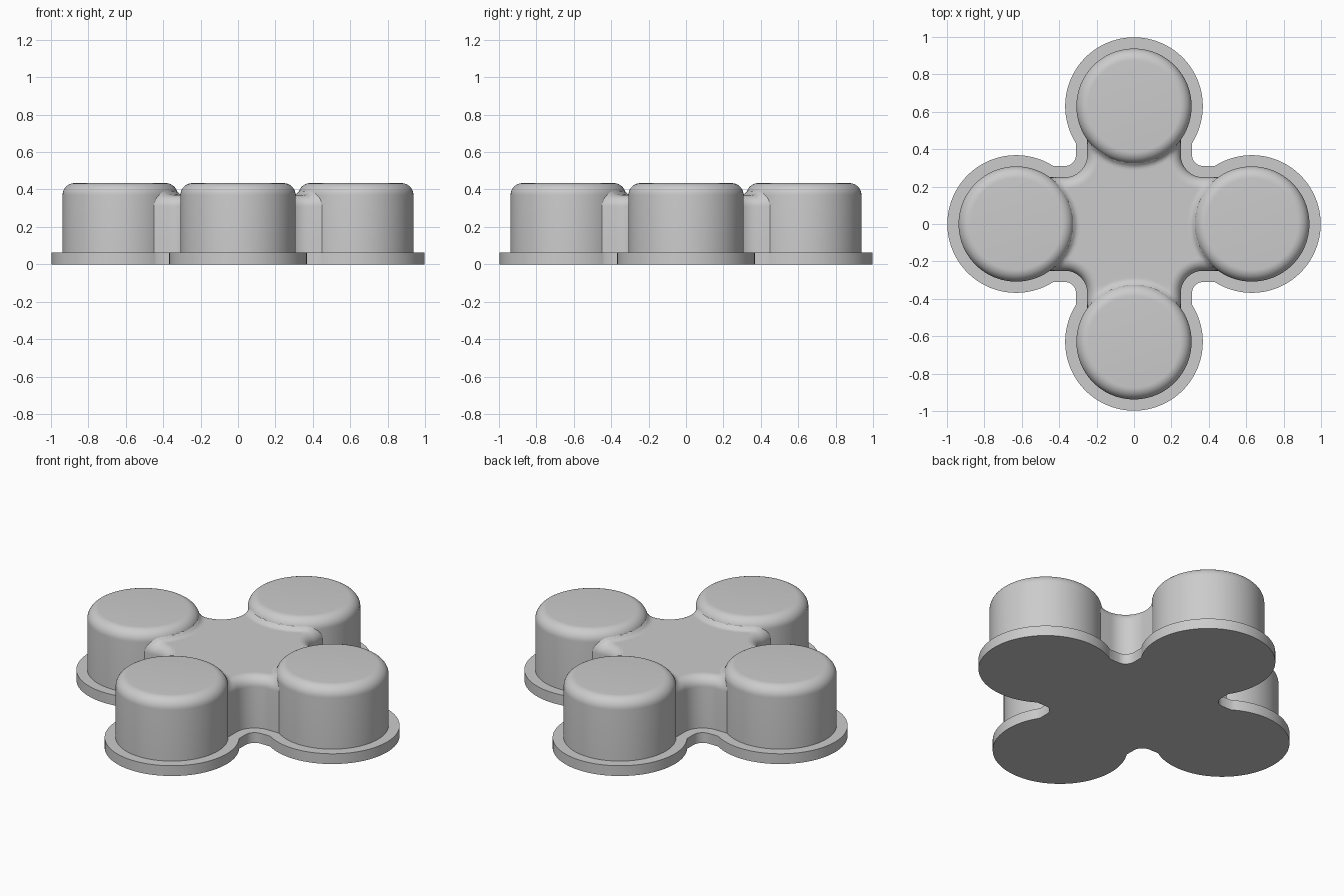
import bpy, bmesh, math
from math import sin, cos, pi, sqrt

if "Cube" in bpy.data.objects:
    bpy.data.objects.remove(bpy.data.objects["Cube"])

C = 0.63            # distance of each pod from the middle
POD_R, FLANGE_R = 0.308, 0.368
TOP, FLOOR, BASE = 0.434, 0.37, 0.062
ROUND = 0.064       # rounding of pod tops
FIL = 0.04          # fillet between pods and hub
CORNER = 0.37       # centre of the inner corner arcs

grey = bpy.data.materials.new("plain grey")
grey.diffuse_color = (0.6, 0.6, 0.6, 1)
grey.use_nodes = True
grey.node_tree.nodes["Principled BSDF"].inputs["Base Color"].default_value = grey.diffuse_color


def finish(name, bm, angle=35):
    bmesh.ops.recalc_face_normals(bm, faces=bm.faces)
    me = bpy.data.meshes.new(name)
    bm.to_mesh(me)
    bm.free()
    me.materials.append(grey)
    ob = bpy.data.objects.new(name, me)
    bpy.context.collection.objects.link(ob)
    bpy.ops.object.select_all(action='DESELECT')
    ob.select_set(True)
    bpy.context.view_layer.objects.active = ob
    bpy.ops.object.shade_smooth_by_angle(angle=math.radians(angle))
    return ob


def four_fold(quarter):
    """Repeat a quarter outline around the z axis."""
    pts = []
    for cx, sx in ((1, 0), (0, 1), (-1, 0), (0, -1)):
        pts += [(x * cx - y * sx, x * sx + y * cx) for x, y in quarter]
    return pts


def corner_arc(half, n=14):
    r = CORNER - half
    return [(CORNER + r * cos(a), CORNER + r * sin(a))
            for a in (-pi / 2 - pi / 2 * i / n for i in range(n + 1))]


def bridge(bm, a, b):
    n = len(a)
    for i in range(n):
        bm.faces.new((a[i], a[(i + 1) % n], b[(i + 1) % n], b[i]))


# Flange: four discs joined by a cross, one continuous outline
half = 0.31
a0 = pi - math.asin(half / FLANGE_R)
arc = [(C + FLANGE_R * cos(a0 * i / 40), FLANGE_R * sin(a0 * i / 40)) for i in range(41)]
quarter = arc + corner_arc(half) + [(y, x) for x, y in reversed(arc)][:-1]
bm = bmesh.new()
low, high = ([bm.verts.new((x, y, z)) for x, y in four_fold(quarter)] for z in (0, BASE))
bridge(bm, low, high)
bm.faces.new(low)
bm.faces.new(high)
finish("flange", bm)

# Pods: lathed drums with rounded tops
profile = [(POD_R, BASE - 0.01)]
profile += [(POD_R - ROUND + ROUND * cos(t), TOP - ROUND + ROUND * sin(t))
            for t in (pi / 2 * i / 10 for i in range(11))]
for name, px, py in (("right_pod", C, 0), ("left_pod", -C, 0),
                     ("back_pod", 0, C), ("front_pod", 0, -C)):
    bm = bmesh.new()
    rings = [[bm.verts.new((px + r * cos(2 * pi * k / 96), py + r * sin(2 * pi * k / 96), z))
              for k in range(96)] for r, z in profile]
    for a, b in zip(rings, rings[1:]):
        bridge(bm, a, b)
    bm.faces.new(rings[-1])
    finish(name, bm)


# Hub: rounded cross whose top sweeps up into the pods
def hub_outline(half, end):
    n = 24
    tip = [(end, half * i / 10) for i in range(10)]
    side = [(end + (CORNER - end) * i / n, half) for i in range(n)]
    first = tip + side
    return four_fold(first + corner_arc(half) + [(y, x) for x, y in reversed(first)][:-1])


fil_r = POD_R - ROUND + sqrt((ROUND + FIL) ** 2 - FIL ** 2)
touch = POD_R - ROUND + ROUND * (fil_r - POD_R + ROUND) / (ROUND + FIL)


def rise(x, y):
    r = min(math.hypot(abs(x) - C, y), math.hypot(x, abs(y) - C))
    d = max(0, fil_r - max(r, touch))
    return FIL - sqrt(max(0, FIL * FIL - d * d))


bm = bmesh.new()
HALF, END, EDGE = 0.25, 0.6, 0.06
rings = [[bm.verts.new((x, y, BASE - 0.01)) for x, y in hub_outline(HALF, END)]]
for i in range(9):
    t = pi / 2 * i / 8
    inset = EDGE * (1 - cos(t))
    rings.append([bm.verts.new((x, y, FLOOR - EDGE + EDGE * sin(t) + rise(x, y) * sin(t)))
                  for x, y in hub_outline(HALF - inset, END - inset)])
flat = hub_outline(HALF - EDGE, END - EDGE)
for i in range(1, 60):
    s = 1 - i / 60
    rings.append([bm.verts.new((x * s, y * s, FLOOR + rise(x * s, y * s))) for x, y in flat])
for a, b in zip(rings, rings[1:]):
    bridge(bm, a, b)
bm.faces.new(rings[-1])
finish("hub", bm, 50)
